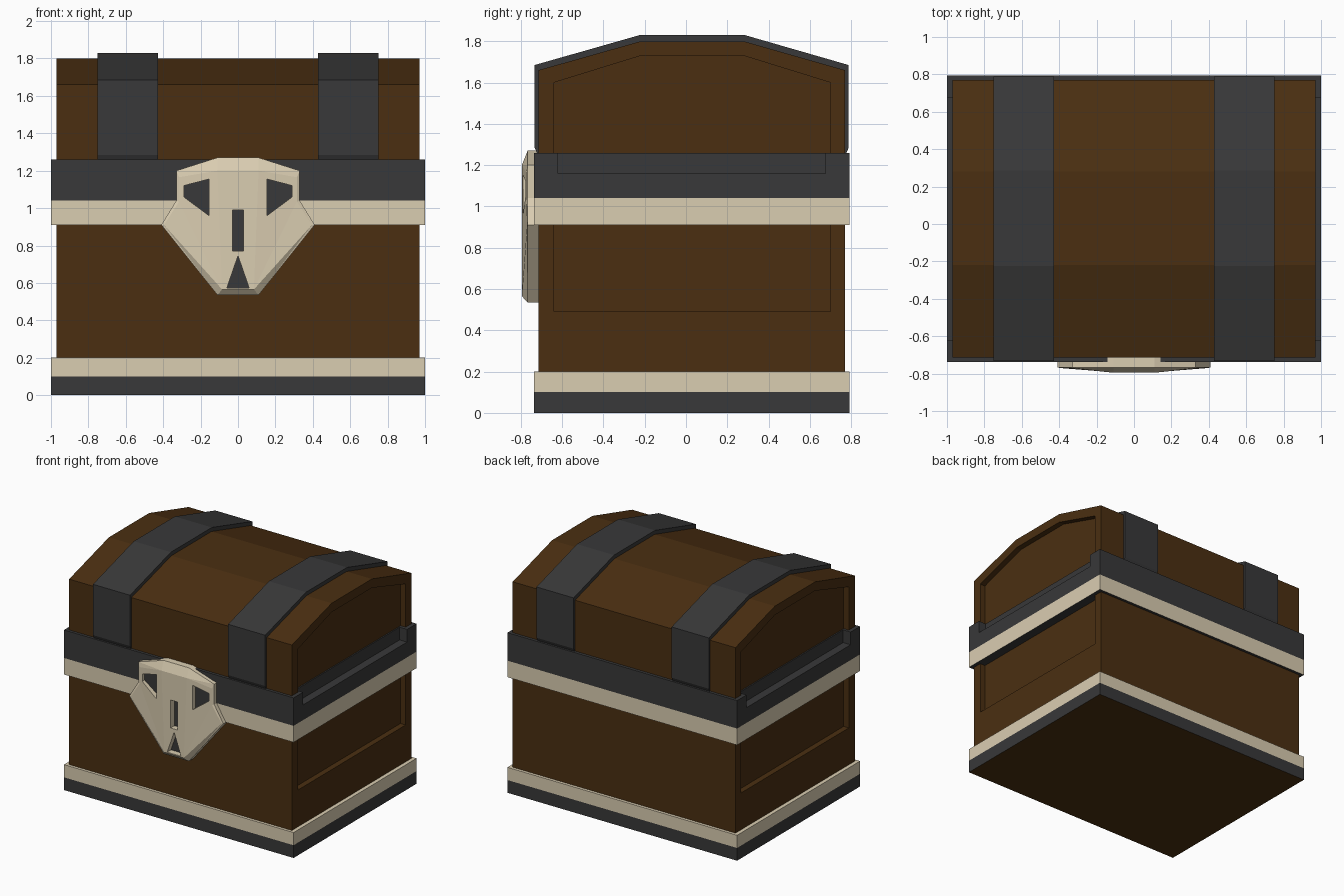
import bpy, bmesh

if "Cube" in bpy.data.objects:
    bpy.data.objects.remove(bpy.data.objects["Cube"])


def material(name, rgb):
    m = bpy.data.materials.new(name)
    m.diffuse_color = (*rgb, 1)
    m.use_nodes = True
    m.node_tree.nodes["Principled BSDF"].inputs["Base Color"].default_value = m.diffuse_color
    return m


WOOD = material("dark_wood", (0.069, 0.028, 0.0056))
IRON = material("dark_iron", (0.04, 0.04, 0.041))
BONE = material("bone", (0.70, 0.61, 0.44))


def finish(name, bm, mats):
    bmesh.ops.recalc_face_normals(bm, faces=bm.faces)
    me = bpy.data.meshes.new(name)
    bm.to_mesh(me)
    bm.free()
    for m in mats:
        me.materials.append(m)
    ob = bpy.data.objects.new(name, me)
    bpy.context.collection.objects.link(ob)
    return ob


def prism(name, profile, a, b, mats, axis="x"):
    """Extrude a profile (yz along x, or xz along y) from a to b."""
    bm = bmesh.new()
    put = (lambda p, t: (t, p[0], p[1])) if axis == "x" else (lambda p, t: (p[0], t, p[1]))
    r0 = [bm.verts.new(put(p, a)) for p in profile]
    r1 = [bm.verts.new(put(p, b)) for p in profile]
    n = len(profile)
    bm.faces.new(r0)
    bm.faces.new(r1)
    for i in range(n):
        bm.faces.new((r0[i], r0[(i + 1) % n], r1[(i + 1) % n], r1[i]))
    return finish(name, bm, mats)


def rect(u0, u1, z0, z1):
    return [(u0, z0), (u1, z0), (u1, z1), (u0, z1)]


def cut(ob, cutter):
    """Apply a boolean cut and remove the cutter."""
    cutter.hide_render = True
    mod = ob.modifiers.new("cut", "BOOLEAN")
    mod.operation, mod.solver, mod.object = "DIFFERENCE", "EXACT", cutter
    bpy.context.view_layer.objects.active = ob
    bpy.ops.object.modifier_apply(modifier=mod.name)
    bpy.data.objects.remove(cutter, do_unlink=True)


def paint_underside(ob, mat):
    ob.data.materials.append(mat)
    for p in ob.data.polygons:
        if p.normal.z < -0.5:
            p.material_index = len(ob.data.materials) - 1


# Wooden chest: body and faceted lid in one profile
chest = prism("chest_body_and_lid",
              [(-0.715, 0.01), (-0.715, 1.66), (-0.22, 1.80), (0.28, 1.80), (0.77, 1.66), (0.77, 0.01)],
              -0.97, 0.97, [WOOD])
# Recessed end panels
lid_panel = [(-0.64, 1.14), (-0.64, 1.60), (-0.22, 1.73), (0.28, 1.73), (0.70, 1.60), (0.70, 1.14)]
for s in (-1, 1):
    for prof in (lid_panel, rect(-0.64, 0.70, 0.49, 1.0)):
        cut(chest, prism("panel_cutter", prof, s * 0.925, s * 1.1, [WOOD]))

# Base trim
F, B = -0.737, 0.793
base = prism("base_iron_trim", rect(F, B, 0, 0.1), -1, 1, [IRON])
paint_underside(base, WOOD)
prism("base_bone_trim", rect(F, B, 0.1, 0.2), -1, 1, [BONE])

# Middle bands, iron one notched at both ends
band = prism("middle_bone_band", rect(F, B, 0.91, 1.04), -1, 1, [BONE])
paint_underside(band, IRON)
iron = prism("middle_iron_band", rect(F, B, 1.04, 1.26), -1, 1, [IRON])
for s in (-1, 1):
    cut(iron, prism("notch_cutter", rect(-0.62, 0.675, 1.16, 1.4), s * 0.935, s * 1.1, [IRON]))

# Lid straps
strap = [(-0.718, 1.25), (-0.733, 1.285), (-0.733, 1.685), (-0.225, 1.83),
         (0.285, 1.83), (0.788, 1.685), (0.788, 1.285), (0.773, 1.25)]
for name, x0, x1 in (("left_strap", -0.75, -0.427), ("right_strap", 0.427, 0.75)):
    prism(name, strap, x0, x1, [IRON])

# Skull clasp: three rings (back, rim, front), right half mirrored
outline = [(0.11, 1.27), (0.33, 1.20), (0.33, 1.04), (0.41, 0.91), (0.11, 0.535)]
front = [(0.11, -0.795, 1.20), (0.315, -0.774, 1.165), (0.315, -0.774, 1.035),
         (0.395, -0.770, 0.91), (0.085, -0.795, 0.565)]
bm = bmesh.new()
rings = []
for half in ([(x, -0.712, z) for x, z in outline], [(x, -0.767, z) for x, z in outline], front):
    full = half + [(-x, y, z) for x, y, z in reversed(half)]
    rings.append([bm.verts.new(p) for p in full])
for r0, r1 in zip(rings, rings[1:]):
    for i in range(10):
        bm.faces.new((r0[i], r0[(i + 1) % 10], r1[(i + 1) % 10], r1[i]))
bm.faces.new(rings[0])
f = rings[2]
bm.faces.new((f[0], f[4], f[5], f[9]))
for a, b, c, d, e in ((0, 1, 2, 3, 4), (9, 8, 7, 6, 5)):
    for tri in ((a, b, c), (a, c, e), (c, d, e)):
        bm.faces.new([f[i] for i in tri])
bmesh.ops.triangulate(bm, faces=[q for q in bm.faces if len(q.verts) == 4])
skull = finish("skull_clasp", bm, [BONE, IRON])

# Eye, nose and mouth sockets with dark floors
eye = [(0.155, 1.155), (0.29, 1.12), (0.29, 1.06), (0.155, 0.96)]
for shape in (eye, [(-x, z) for x, z in eye], rect(-0.03, 0.03, 0.77, 0.99),
              [(0, 0.745), (-0.06, 0.572), (0.06, 0.572)]):
    tool = prism("socket_cutter", shape, -0.748, -0.9, [BONE, IRON], "y")
    for p in tool.data.polygons:
        p.material_index = 1 if p.normal.y > 0.9 else 0
    cut(skull, tool)
